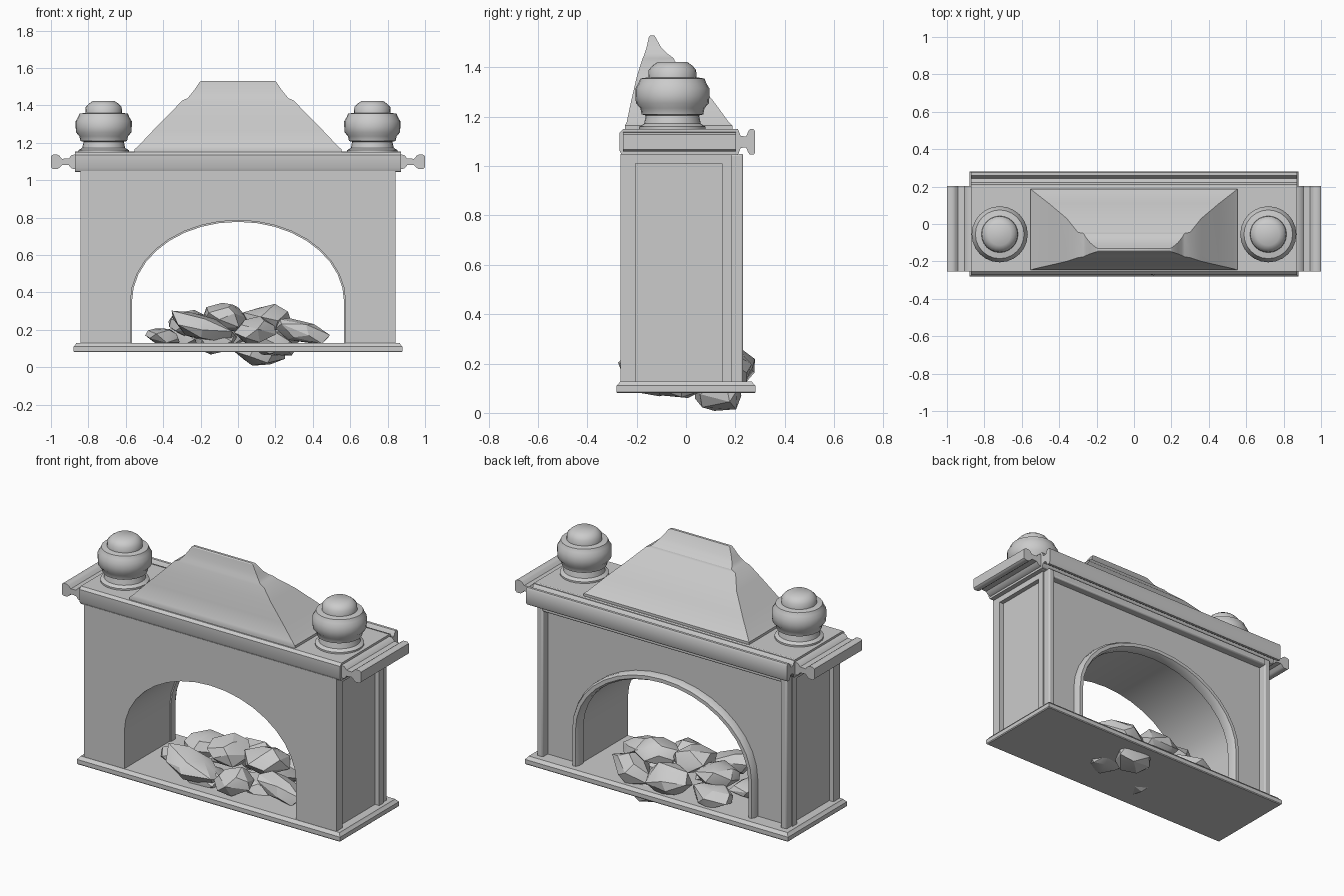
import bpy, bmesh, random
from math import sin, cos, pi, radians
from mathutils import Vector, Euler

if "Cube" in bpy.data.objects:
    bpy.data.objects.remove(bpy.data.objects["Cube"])

random.seed(7)


def finish(name, bm, angle=35, bevel=0.0):
    bmesh.ops.recalc_face_normals(bm, faces=bm.faces)
    mesh = bpy.data.meshes.new(name)
    bm.to_mesh(mesh)
    bm.free()
    ob = bpy.data.objects.new(name, mesh)
    bpy.context.collection.objects.link(ob)
    if bevel:
        mod = ob.modifiers.new("Bevel", 'BEVEL')
        mod.width, mod.segments = bevel, 2
        mod.limit_method = 'ANGLE'
    bpy.ops.object.select_all(action='DESELECT')
    ob.select_set(True)
    bpy.context.view_layer.objects.active = ob
    bpy.ops.object.shade_smooth_by_angle(angle=radians(angle))
    return ob


def loft(name, rings, angle=35):
    """Skin a list of equal-length point rings and cap both ends."""
    bm = bmesh.new()
    loops = [[bm.verts.new(p) for p in ring] for ring in rings]
    n = len(loops[0])
    for a, b in zip(loops, loops[1:]):
        for i in range(n):
            j = (i + 1) % n
            bm.faces.new((a[i], a[j], b[j], b[i]))
    bm.faces.new(loops[0])
    bm.faces.new(loops[-1])
    return finish(name, bm, angle)


def rect_ring(x0, x1, y0, y1, z):
    return [(x0, y0, z), (x1, y0, z), (x1, y1, z), (x0, y1, z)]


def box(name, x0, x1, y0, y1, z0, z1, bevel=0.0):
    bm = bmesh.new()
    bmesh.ops.create_cube(bm, size=1)
    for v in bm.verts:
        v.co = ((x0 + x1) / 2 + v.co.x * (x1 - x0),
                (y0 + y1) / 2 + v.co.y * (y1 - y0),
                (z0 + z1) / 2 + v.co.z * (z1 - z0))
    return finish(name, bm, bevel=bevel)


def arch_points(grow=0.0):
    """Opening outline from right foot over the crown to left foot."""
    a, b, n = 0.575 + grow, 0.435 + grow, 18
    curve = [(a * cos(pi * i / n), 0.35 + b * sin(pi * i / n)) for i in range(n + 1)]
    return [(a, 0.12)] + curve + [(-a, 0.12)]


def arch_wall(name, half_w, y0, y1, top=1.05):
    """Wall slab with the arched opening, built as strips so faces stay clean."""
    inner = arch_points()
    n = len(inner) - 1
    outer = []
    for i, (x, z) in enumerate(inner):
        if i <= 4:
            outer.append((half_w, z))
        elif i >= n - 4:
            outer.append((-half_w, z))
        else:
            outer.append((x, top))
    outer[4], outer[n - 4] = (half_w, top), (-half_w, top)
    rings = []
    for (xi, zi), (xo, zo) in zip(inner, outer):
        rings.append([(xi, y0, zi), (xi, y1, zi), (xo, y1, zo), (xo, y0, zo)])
    return loft(name, rings)


# Base plate with a chamfered upper edge
loft("base_plate", [rect_ring(-w, w, -d, d, z) for w, d, z in
     ((0.875, 0.278, 0.08), (0.88, 0.282, 0.085), (0.88, 0.282, 0.11),
      (0.87, 0.272, 0.12), (0.865, 0.266, 0.128))])

# Arched body: wider front and back slabs leave recessed panels on the sides
arch_wall("front_wall", 0.843, -0.265, -0.205)
arch_wall("tunnel_core", 0.815, -0.205, 0.145)
arch_wall("back_wall", 0.843, 0.145, 0.185)

# Raised frame on the back and the strip closing the top of each side panel
for side, s in (("left", -1), ("right", 1)):
    xs = sorted((s * 0.795, s * 0.835))
    box(side + "_back_post", *xs, 0.175, 0.232, 0.12, 1.05, 0.008)
    xs = sorted((s * 0.81, s * 0.843))
    box(side + "_panel_top_strip", *xs, -0.21, 0.15, 1.01, 1.05)
box("back_top_rail", -0.8, 0.8, 0.175, 0.232, 1.005, 1.05, 0.008)

# Rounded moulding round the back of the arch
rings = []
for (xi, zi), (xo, zo) in zip(arch_points(-0.008), arch_points(0.035)):
    ring = []
    for t, y in ((0, 0.17), (0, 0.21), (0.25, 0.23), (0.75, 0.23), (1, 0.21), (1, 0.17)):
        ring.append((xi + (xo - xi) * t, y, zi + (zo - zi) * t))
    rings.append(ring)
loft("back_arch_moulding", rings, 50)

# Mantel shelf with a rounded front
shelf = [(0.21, 1.045), (0.21, 1.15), (-0.255, 1.15), (-0.27, 1.135),
         (-0.27, 1.065), (-0.26, 1.045)]
loft("mantel_shelf", [[(x, y, z) for y, z in shelf] for x in (-0.872, 0.872)])

# Waisted mouldings on the two ends and the back of the shelf (offset, height)
profile = [(0.0, 0.04), (0.02, 0.035), (0.035, 0.018), (0.07, 0.016), (0.085, 0.032),
           (0.095, 0.038), (0.12, 0.038), (0.13, 0.03)]
section = profile + [(o, -h) for o, h in reversed(profile)]
for side, s in (("left", -1), ("right", 1)):
    loft(side + "_end_moulding",
         [[(s * (0.87 + o), y, 1.098 + h) for o, h in section] for y in (-0.255, 0.203)], 45)
loft("back_moulding",
     [[(x, 0.2 + o * 0.62, 1.098 + h * 1.36) for o, h in section] for x in (-0.872, 0.872)], 45)

# Sloping hood with a lip at the bottom and a narrow cap leaning to the front
loft("hood", [rect_ring(-w, w, y0, y1, z) for w, y0, y1, z in
     ((0.553, -0.247, 0.188, 1.145), (0.553, -0.247, 0.188, 1.165),
      (0.535, -0.24, 0.172, 1.18), (0.455, -0.222, 0.11, 1.265),
      (0.36, -0.2, 0.03, 1.36), (0.3, -0.18, -0.045, 1.425),
      (0.27, -0.175, -0.05, 1.438), (0.255, -0.168, -0.075, 1.455),
      (0.235, -0.16, -0.1, 1.48), (0.205, -0.15, -0.125, 1.525),
      (0.195, -0.145, -0.13, 1.53))], 30)

# Two turned finials
turned = [(0.135, 1.145), (0.135, 1.16), (0.115, 1.172), (0.108, 1.205), (0.125, 1.21),
          (0.13, 1.235), (0.148, 1.255), (0.15, 1.285), (0.15, 1.315), (0.138, 1.335),
          (0.13, 1.355), (0.098, 1.36), (0.096, 1.39), (0.08, 1.408), (0.06, 1.422)]
for side, s in (("left", -1), ("right", 1)):
    loft(side + "_finial",
         [[(s * 0.718 + r * cos(2 * pi * i / 24), -0.055 + r * sin(2 * pi * i / 24), z)
           for i in range(24)] for r, z in turned], 45)

# Heap of angular coals: centre, half sizes, tilt about y, turn about z
coals = [
    ((-0.40, -0.02, 0.165), (0.10, 0.10, 0.05), 5, 20),
    ((-0.20, -0.16, 0.215), (0.20, 0.11, 0.07), 18, 0),
    ((0.09, -0.16, 0.19), (0.11, 0.11, 0.08), 0, 40),
    ((0.34, -0.08, 0.19), (0.16, 0.10, 0.06), 16, 0),
    ((0.16, 0.04, 0.26), (0.14, 0.11, 0.08), -5, 15),
    ((-0.07, 0.02, 0.27), (0.13, 0.12, 0.08), 8, -20),
    ((-0.26, 0.06, 0.24), (0.13, 0.11, 0.07), -10, 30),
    ((-0.28, 0.16, 0.16), (0.15, 0.10, 0.07), 0, -15),
    ((-0.02, 0.18, 0.19), (0.14, 0.10, 0.10), 10, 10),
    ((0.24, 0.16, 0.18), (0.15, 0.10, 0.08), -12, -10),
    ((0.12, 0.14, 0.09), (0.15, 0.11, 0.085), 0, 25),
    ((-0.12, -0.12, 0.14), (0.12, 0.12, 0.075), -8, 0),
    ((0.18, -0.02, 0.13), (0.13, 0.12, 0.08), 12, 0),
]
for k, (centre, size, tilt, turn) in enumerate(coals):
    bm = bmesh.new()
    rot = Euler((0, radians(tilt), radians(turn))).to_matrix()
    for i in range(18):
        z = 1 - (2 * i + 1) / 18
        a = 2.4 * i + random.uniform(-0.4, 0.4)
        r = (1 - z * z) ** 0.5
        p = Vector((r * cos(a), r * sin(a), z)) * random.uniform(0.88, 1.1)
        p = rot @ Vector(p[j] * size[j] for j in range(3)) + Vector(centre)
        p.z = max(p.z, 0.0)
        bm.verts.new(p)
    hull = bmesh.ops.convex_hull(bm, input=bm.verts)
    loose = [v for v in bm.verts if not v.link_faces]
    bmesh.ops.delete(bm, geom=loose, context='VERTS')
    finish(f"coal_{k + 1}", bm, 25)
